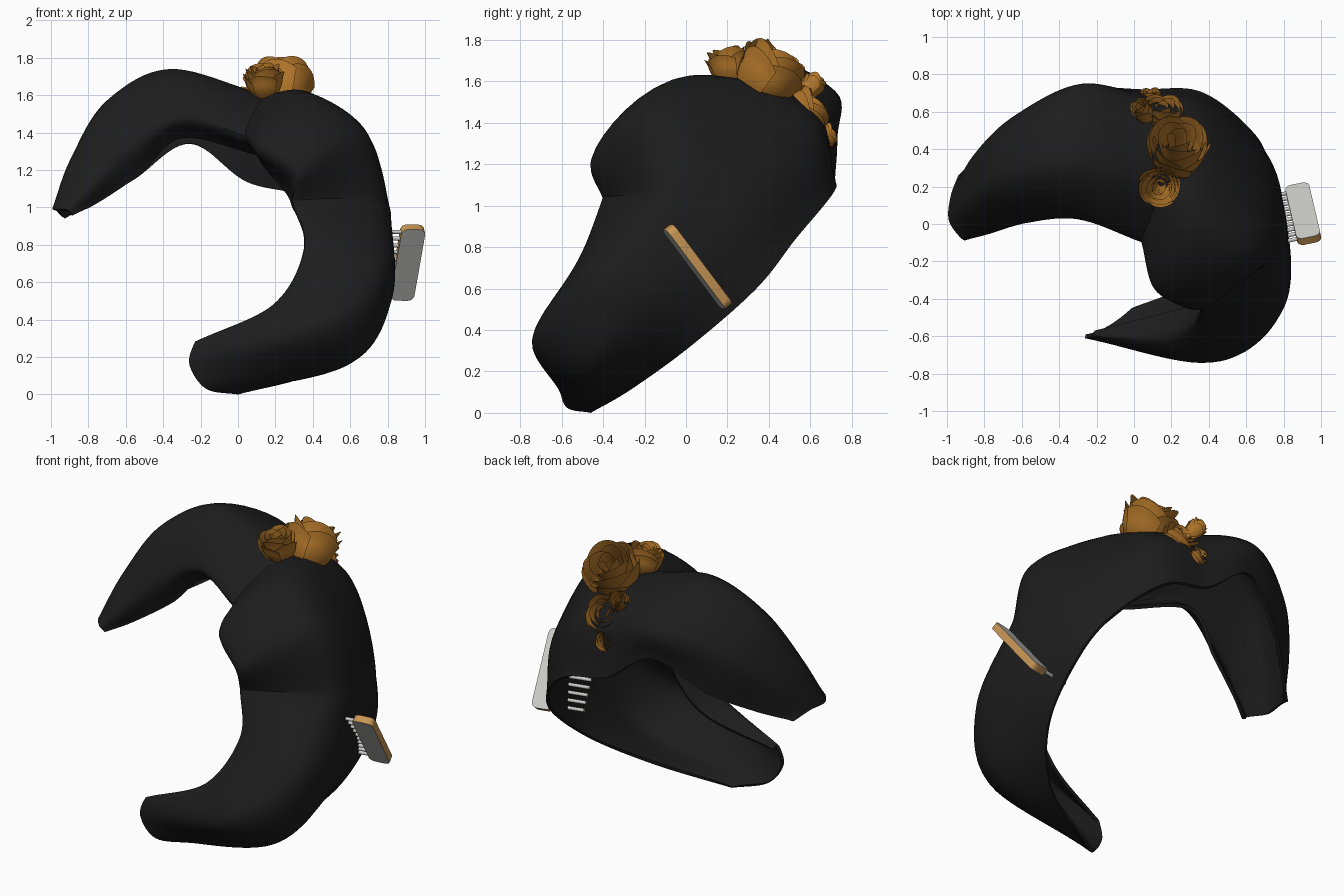
import bpy, bmesh, math
from mathutils import Vector, Matrix

cube = bpy.data.objects.get("Cube")
if cube:
    bpy.data.objects.remove(cube, do_unlink=True)


def material(name, rgb, rough=0.6):
    mat = bpy.data.materials.new(name)
    mat.use_nodes = True
    color = (*rgb, 1)
    mat.diffuse_color = color
    shader = mat.node_tree.nodes["Principled BSDF"]
    shader.inputs["Base Color"].default_value = color
    shader.inputs["Roughness"].default_value = rough
    return mat


BLACK = material("hair black", (0.012, 0.012, 0.012))
AMBER = material("rose amber", (0.43, 0.175, 0.022))
GOLD = material("comb gold", (0.56, 0.30, 0.09))
SILVER = material("comb silver", (0.6, 0.6, 0.58))


def add_object(name, verts, faces, mats):
    mesh = bpy.data.meshes.new(name)
    mesh.from_pydata(verts, [], faces)
    obj = bpy.data.objects.new(name, mesh)
    bpy.context.collection.objects.link(obj)
    for mat in mats:
        mesh.materials.append(mat)
    return obj


def activate(obj):
    bpy.ops.object.select_all(action="DESELECT")
    obj.select_set(True)
    bpy.context.view_layer.objects.active = obj


def smooth(obj, degrees=40):
    activate(obj)
    bpy.ops.object.shade_smooth_by_angle(angle=math.radians(degrees))


def grid_faces(rows, cols, start=0):
    """Quads of a rows by cols grid of vertices."""
    quads = []
    for i in range(rows - 1):
        for j in range(cols - 1):
            a = start + i * cols + j
            quads.append((a, a + cols, a + cols + 1, a + 1))
    return quads


def spline(points, steps):
    """Smooth curve through all the points."""
    pts = [Vector(p) for p in points]
    pts = [2 * pts[0] - pts[1]] + pts + [2 * pts[-1] - pts[-2]]
    out = []
    for a, b, c, d in zip(pts, pts[1:], pts[2:], pts[3:]):
        for k in range(steps):
            t = k / steps
            out.append(b + (c - a) * (t / 2)
                       + (2 * a - 5 * b + 4 * c - d) * (t * t / 2)
                       + (3 * b - a - 3 * c + d) * (t ** 3 / 2))
    return out + [pts[-2]]


# Hair shell: each cross-section runs from the tucked front edge,
# over the front crest and the outside, to the back edge
wing = [
    [(-.88, -.08, .96), (-.92, -.08, .99), (-.99, .02, .99), (-.98, .15, .99), (-.94, .26, .95)],
    [(-.74, 0, 1.03), (-.79, -.05, 1.13), (-.89, .12, 1.26), (-.86, .36, 1.21), (-.77, .42, 1.03)],
    [(-.52, .08, 1.18), (-.59, .01, 1.34), (-.7, .24, 1.57), (-.66, .55, 1.42), (-.56, .59, 1.15)],
    [(-.3, .14, 1.37), (-.3, .03, 1.5), (-.36, .32, 1.74), (-.3, .72, 1.55), (-.26, .72, 1.34)],
]
crown = [
    [(.1, .02, 1.28), (.04, -.09, 1.4), (.14, .24, 1.6), (.07, .63, 1.49), (.05, .72, 1.14)],
    [(.15, -.14, 1.2), (.12, -.35, 1.34), (.36, -.01, 1.62), (.38, .56, 1.41), (.35, .71, 1.06)],
    [(.26, -.24, 1.07), (.33, -.46, 1.21), (.66, -.16, 1.43), (.71, .3, 1.1), (.6, .53, .84)],
]
sweep = [
    [(.29, -.29, 1), (.33, -.4, 1.04), (.77, -.17, 1.03), (.8, .1, .85), (.71, .34, .6)],
    [(.41, -.4, .75), (.37, -.5, .77), (.74, -.52, .63), (.82, -.27, .5), (.66, .02, .32)],
    [(.22, -.46, .43), (.2, -.62, .48), (.42, -.74, .34), (.59, -.52, .17), (.4, -.27, .11)],
    [(-.21, -.57, .26), (-.23, -.6, .28), (-.26, -.61, .16), (-.17, -.58, .03), (0, -.46, 0)],
]
sections = wing + crown + sweep
creases = [len(wing), len(wing + crown)]
STEPS = 12

rails = []
for col in range(5):
    rail = [s[col] for s in sections]
    if col < 3:
        # Break the front rails where two puffs meet
        a, b = creases
        rails.append(spline(rail[:a + 1], STEPS)[:-1]
                     + spline(rail[a:b + 1], STEPS)[:-1]
                     + spline(rail[b:], STEPS))
    else:
        rails.append(spline(rail, STEPS))

rings = [spline(points, 8) for points in zip(*rails)]
hair = add_object("hair_shell", [p for ring in rings for p in ring],
                  grid_faces(len(rings), len(rings[0])), [BLACK])
shell = hair.modifiers.new("thickness", "SOLIDIFY")
shell.thickness = 0.02
activate(hair)
bpy.ops.object.modifier_apply(modifier=shell.name)
smooth(hair, 35)


# Roses: rings of overlapping cupped petals
def rose(name, rim, axis, radius, height):
    axis = Vector(axis).normalized()
    turn = axis.to_track_quat("Z", "Y").to_matrix().to_4x4()
    place = Matrix.Translation(Vector(rim) - axis * height) @ turn
    verts, faces = [], []
    rows, cols = 9, 11
    layers = [(5, 1.0, 0.82), (4, 0.86, 0.97), (3, 0.6, 1.0), (3, 0.34, 0.96)]
    for n, (count, wide, tall) in enumerate(layers):
        for k in range(count):
            middle = 2 * math.pi * k / count + n * 0.7
            span = math.pi / count * 1.3
            start = len(verts)
            for i in range(rows):
                t = i / (rows - 1)
                for j in range(cols):
                    s = 2 * j / (cols - 1) - 1
                    cup = 0.3 + 0.6 * math.sin(min(t * 1.4, 1) * math.pi / 2) + 0.14 * t ** 6
                    r = radius * (wide * cup + 0.07 * s * t)
                    z = height * tall * t * (1 - 0.2 * s * s)
                    ang = middle + s * span
                    verts.append(place @ Vector((r * math.cos(ang), r * math.sin(ang), z)))
            faces += grid_faces(rows, cols, start)
    smooth(add_object(name, verts, faces, [AMBER]), 60)


rose("large_rose", (.235, .475, 1.75), (.02, .56, .82), .16, .32)
rose("front_rose", (.13, .19, 1.76), (-.1, -.2, 1), .105, .2)
rose("back_rose", (.15, .645, 1.51), (0, .8, .6), .115, .22)
rose("lower_bud", (.085, .715, 1.36), (-.1, .9, .4), .058, .12)
rose("side_bud", (.02, .64, 1.62), (-.4, .6, .7), .055, .16)

# Comb: a slab with a gold rim, silver sides and a row of teeth
along = Vector((-.07, .3, -.4)).normalized()
normal = Vector((-.15, .8, .6))
normal = (normal - along * normal.dot(along)).normalized()
out = normal.cross(along).normalized()
if out.x < 0:
    out = -out
frame = Matrix((out, along, normal)).transposed().to_4x4()
frame.translation = Vector((.905, .055, .705))

bm = bmesh.new()
bmesh.ops.create_cube(bm, size=1, matrix=Matrix.Diagonal((.13, .48, .045, 1)))
corners = [e for e in bm.edges if abs(e.verts[0].co.z - e.verts[1].co.z) > .01]
bmesh.ops.bevel(bm, geom=corners, offset=.035, segments=4, affect="EDGES", profile=.5)
bm.normal_update()
for face in bm.faces:
    face.material_index = 1 if abs(face.normal.z) > .9 else 0
bm.transform(frame)
bmesh.ops.recalc_face_normals(bm, faces=bm.faces)
slab = add_object("comb_back", [], [], [GOLD, SILVER])
bm.to_mesh(slab.data)
bm.free()
smooth(slab)

bm = bmesh.new()
TEETH = 10
for k in range(TEETH):
    offset = (k / (TEETH - 1) - .5) * .41
    local = Matrix.Translation((-.15, offset, 0)) @ Matrix.Rotation(math.pi / 2, 4, "Y")
    bmesh.ops.create_cone(bm, cap_ends=True, segments=10, radius1=.011, radius2=.011,
                          depth=.21, matrix=frame @ local)
teeth = add_object("comb_teeth", [], [], [SILVER])
bm.to_mesh(teeth.data)
bm.free()
smooth(teeth)
